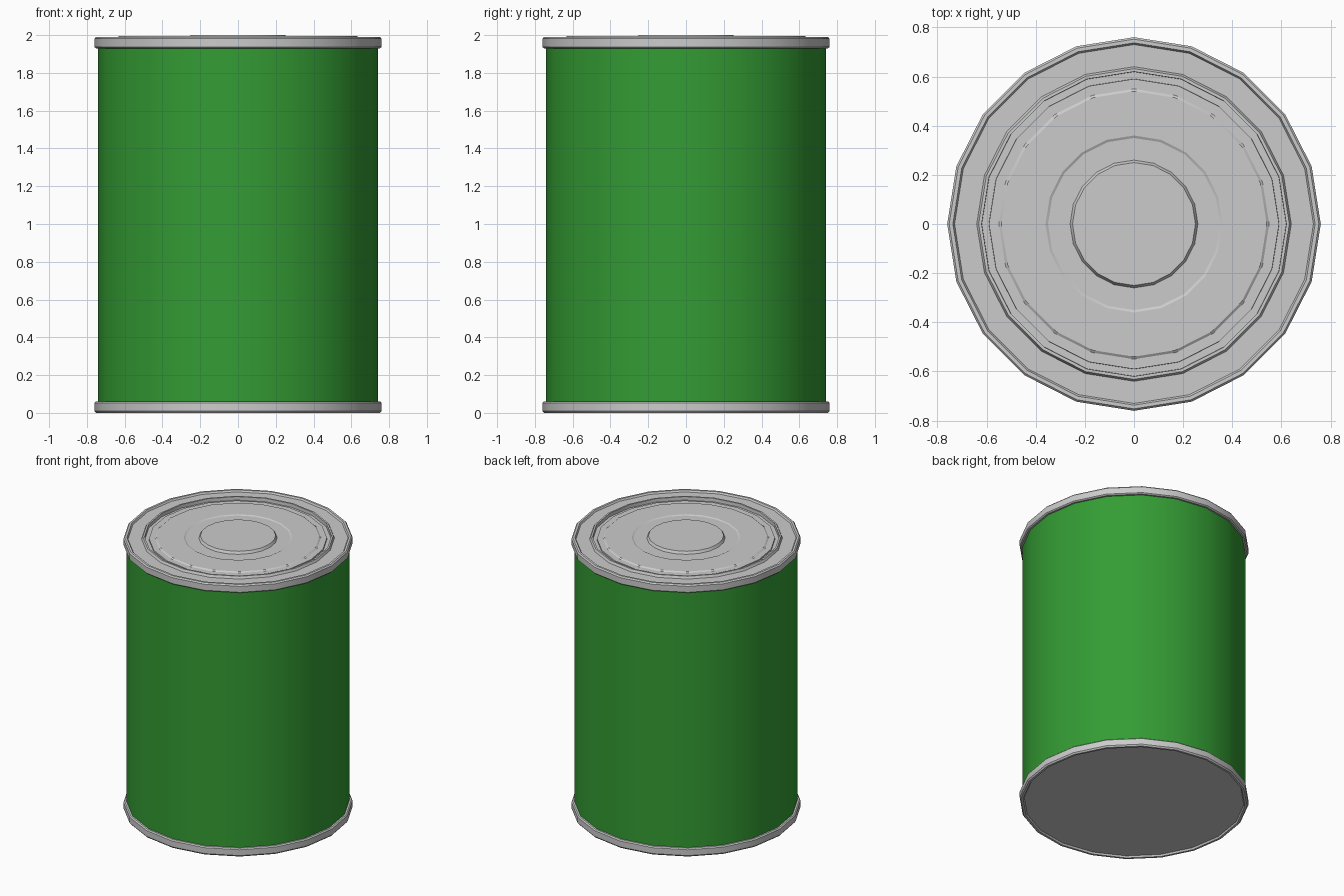
import bpy, bmesh, math

if "Cube" in bpy.data.objects:
    bpy.data.objects.remove(bpy.data.objects["Cube"])

SIDES = 20


def lathe(name, profile, color=None, cap_start=False, cap_end=False):
    """Revolve (radius, z) points about z, with optional flat caps."""
    bm = bmesh.new()
    rings = []
    for r, z in profile:
        rings.append([bm.verts.new((r * math.cos(2 * math.pi * i / SIDES),
                                    r * math.sin(2 * math.pi * i / SIDES), z))
                      for i in range(SIDES)])
    for a, b in zip(rings, rings[1:]):
        for i in range(SIDES):
            j = (i + 1) % SIDES
            bm.faces.new((a[i], a[j], b[j], b[i]))
    if cap_start:
        bm.faces.new(rings[0][::-1])
    if cap_end:
        bm.faces.new(rings[-1])
    mesh = bpy.data.meshes.new(name)
    bm.to_mesh(mesh)
    bm.free()
    ob = bpy.data.objects.new(name, mesh)
    bpy.context.collection.objects.link(ob)
    if color:
        mat = bpy.data.materials.new(name + "_paint")
        mat.diffuse_color = color
        mat.use_nodes = True
        mat.node_tree.nodes["Principled BSDF"].inputs["Base Color"].default_value = mat.diffuse_color
        mesh.materials.append(mat)
    bpy.ops.object.select_all(action='DESELECT')
    ob.select_set(True)
    bpy.context.view_layer.objects.active = ob
    bpy.ops.object.shade_smooth_by_angle(angle=math.radians(20))
    return ob


# Painted cylindrical wall
lathe("can_body", [(0.74, 0.055), (0.74, 1.935)], (0.034, 0.333, 0.034, 1))

# Bottom rim with slightly recessed base
lathe("bottom_rim", [(0.73, 0.012), (0.737, 0.0), (0.752, 0.0), (0.76, 0.01),
                     (0.76, 0.053), (0.752, 0.06), (0.74, 0.06)], cap_start=True)

# Top rim and lid with a trough and pressed concentric steps
lathe("top_lid", [(0.74, 1.93), (0.752, 1.93), (0.76, 1.937),
                  (0.76, 1.981), (0.752, 1.99), (0.737, 1.99), (0.73, 1.978),
                  (0.64, 1.978), (0.632, 1.995), (0.62, 1.995), (0.619, 1.97),
                  (0.591, 1.97), (0.59, 1.98), (0.55, 1.98), (0.54, 1.987),
                  (0.36, 1.987), (0.35, 1.982), (0.26, 1.982), (0.25, 2.0)],
      cap_end=True)
